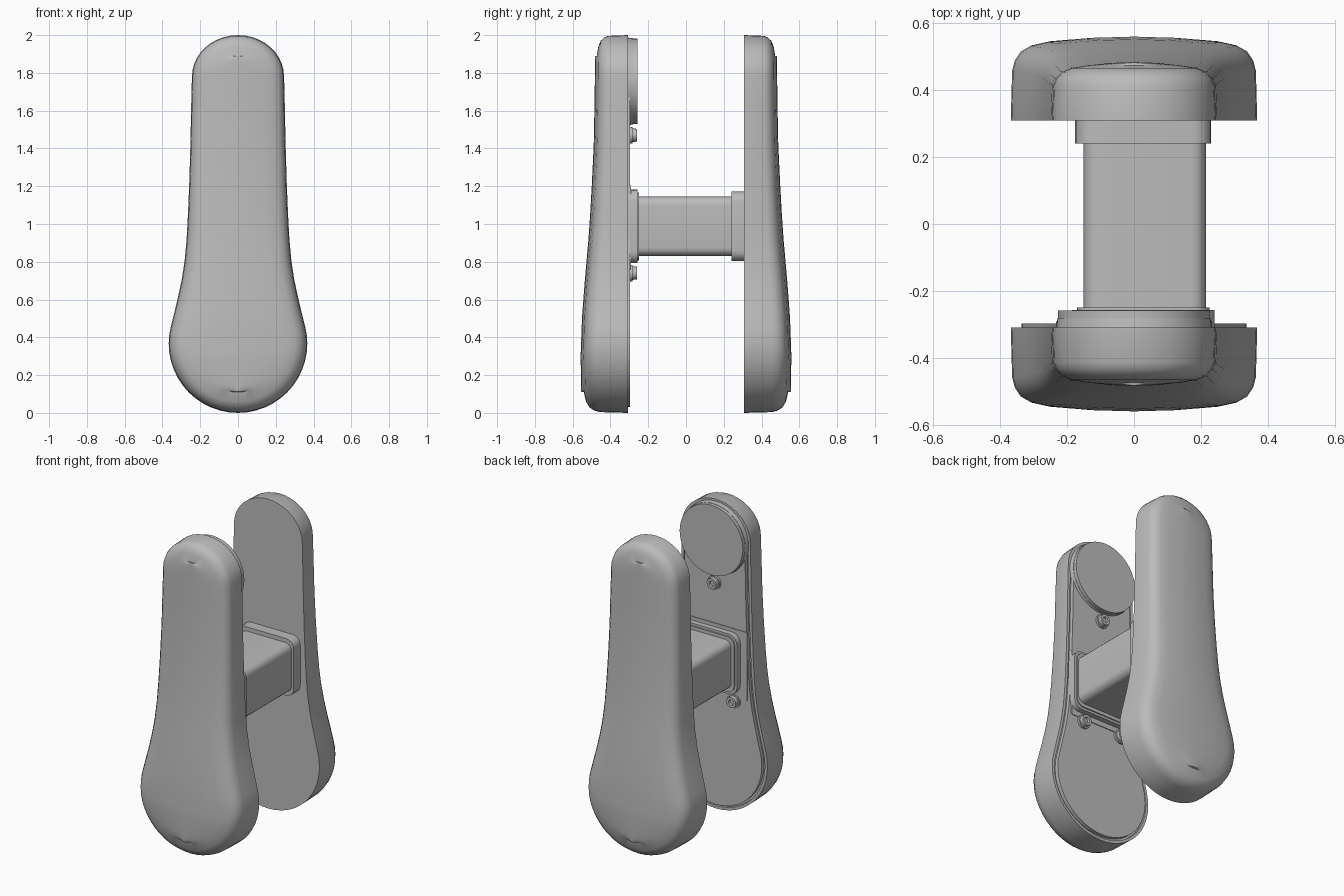
import bpy, bmesh, math
from mathutils import Vector, Matrix

cube = bpy.data.objects.get("Cube")
if cube:
    bpy.data.objects.remove(cube, do_unlink=True)

grey = bpy.data.materials.new("satin grey")
grey.use_nodes = True
COLOUR = (0.5, 0.5, 0.5, 1)
grey.diffuse_color = COLOUR
grey.node_tree.nodes["Principled BSDF"].inputs["Base Color"].default_value = COLOUR


def finish(bm, name, angle=35):
    """Turn a bmesh into a named, shaded object."""
    bmesh.ops.recalc_face_normals(bm, faces=bm.faces)
    mesh = bpy.data.meshes.new(name)
    bm.to_mesh(mesh)
    bm.free()
    mesh.materials.append(grey)
    obj = bpy.data.objects.new(name, mesh)
    bpy.context.collection.objects.link(obj)
    bpy.ops.object.select_all(action="DESELECT")
    obj.select_set(True)
    bpy.context.view_layer.objects.active = obj
    bpy.ops.object.shade_smooth_by_angle(angle=math.radians(angle))


# Right half of the handle outline, from bottom to top, as (x, z)
def arc(cz, rx, rz, start, end, steps):
    angles = [math.radians(start + (end - start) * i / steps) for i in range(steps + 1)]
    return [Vector((rx * math.cos(a), cz + rz * math.sin(a))) for a in angles]


flank = [(.335, .54), (.316, .62), (.297, .71), (.282, .81), (.272, .92),
         (.265, 1.05), (.258, 1.22), (.252, 1.42), (.248, 1.62)]
OUTLINE = (arc(.367, .367, .367, -90, 15, 14) + [Vector(p) for p in flank]
           + arc(1.78, .244, .22, 0, 90, 10))
OUTLINE[0].x = OUTLINE[-1].x = 0
N = len(OUTLINE) - 1

# Thickness of the handle along its height
THICKNESS = [(0, .245), (.3, .25), (.5, .243), (.7, .228), (.9, .21), (1.1, .196),
             (1.4, .181), (1.7, .175), (2, .173)]


def thickness(z):
    for (z0, d0), (z1, d1) in zip(THICKNESS, THICKNESS[1:]):
        if z <= z1:
            return d0 + (d1 - d0) * max(0, z - z0) / (z1 - z0)
    return THICKNESS[-1][1]


def inset_outline(d):
    """Outline moved inward by d."""
    out = []
    for i, p in enumerate(OUTLINE):
        if i == 0:
            out.append(Vector((0, p.y + d)))
        elif i == N:
            out.append(Vector((0, p.y - d)))
        else:
            t = (OUTLINE[i + 1] - OUTLINE[i - 1]).normalized()
            out.append(p + Vector((-t.y, t.x)) * d)
    return out


def handle(name, side, inner_rings):
    """Crowned pad; side is the y direction its outer face points to."""
    bm = bmesh.new()
    base = .308

    def ring(d, height):
        half = inset_outline(d)
        pts = half + [Vector((-p.x, p.y)) for p in half[-2:0:-1]]
        return [bm.verts.new((p.x, side * (base + height(p.y)), p.y)) for p in pts]

    rings = [ring(d, lambda z, h=h: h) for d, h in inner_rings]
    bm.faces.new(rings[0])
    for d, f in [(.004, .6), (.012, .72), (.03, .83), (.06, .9), (.11, .945)]:
        rings.append(ring(d, lambda z, f=f: f * thickness(z)))
    count = 2 * N
    for a, b in zip(rings, rings[1:]):
        for i in range(count):
            j = (i + 1) % count
            bm.faces.new((a[i], a[j], b[j], b[i]))

    # Crown: strips from the last ring, over a mid column, to the centre line
    last = rings[-1]
    centre = [bm.verts.new((0, side * (base + thickness(v.co.z)), v.co.z))
              for v in last[1:N]]
    centre = [last[0]] + centre + [last[N]]
    for sign in (1, -1):
        edge = [last[sign * i] for i in range(N + 1)]
        mid = [edge[0]]
        for i in range(1, N):
            x, z = edge[i].co.x / 2, edge[i].co.z
            mid.append(bm.verts.new((x, side * (base + .986 * thickness(z)), z)))
        mid.append(edge[N])
        for a, b in ((edge, mid), (mid, centre)):
            for i in range(N):
                quad = list(dict.fromkeys((a[i], a[i + 1], b[i + 1], b[i])))
                bm.faces.new(quad)
    finish(bm, name)


def rounded_block(name, x0, x1, y0, y1, z0, z1, radius):
    """Block with its four lengthwise edges rounded."""
    bm = bmesh.new()
    bmesh.ops.create_cube(bm, size=1)
    bmesh.ops.scale(bm, vec=(x1 - x0, y1 - y0, z1 - z0), verts=bm.verts)
    bmesh.ops.translate(bm, vec=((x0 + x1) / 2, (y0 + y1) / 2, (z0 + z1) / 2), verts=bm.verts)
    edges = [e for e in bm.edges if abs(e.verts[0].co.y - e.verts[1].co.y) > 1e-4]
    bmesh.ops.bevel(bm, geom=edges, offset=radius, segments=5, profile=.5, affect="EDGES")
    finish(bm, name)


def disc(name, x, z, y0, y1, r0, r1, sides, socket=0):
    """Round part along y, with an optional sunk socket in its +y end."""
    bm = bmesh.new()
    bmesh.ops.create_cone(bm, cap_ends=True, segments=sides, radius1=r0, radius2=r1,
                          depth=y1 - y0)
    bm.transform(Matrix.Translation((x, (y0 + y1) / 2, z)) @ Matrix.Rotation(-math.pi / 2, 4, "X"))
    if socket:
        bm.normal_update()
        top = [f for f in bm.faces if f.normal.y > .9]
        bmesh.ops.inset_region(bm, faces=top, thickness=socket)
        # A second, tiny inset gives the socket its wall
        bmesh.ops.inset_region(bm, faces=top, thickness=.001)
        bmesh.ops.translate(bm, vec=(0, -.015, 0), verts=top[0].verts)
    finish(bm, name)


# Two handles; the front one has a grooved rim around a raised inner plate
handle("back_handle", 1, [(0, 0)])
handle("front_handle", -1, [(.032, -.012), (.032, .012), (.02, .012), (.018, 0), (0, 0)])

# Square spindle and its flanges
rounded_block("spindle", -.15, .215, -.26, .25, .83, 1.145, .045)
rounded_block("back_flange", -.175, .23, .24, .312, .803, 1.172, .055)
rounded_block("front_flange", -.185, .24, -.31, -.256, .793, 1.182, .06)
rounded_block("front_flange_step", -.17, .225, -.258, -.248, .808, 1.167, .05)
rounded_block("mounting_panel", -.232, .232, -.30, -.291, .76, 1.205, .01)

# Round boss at the top of the front handle
disc("boss_skirt", 0, 1.755, -.31, -.28, .232, .228, 48)
disc("boss", 0, 1.755, -.282, -.258, .226, .226, 48)

# Screws with washers
for label, x, z in (("top", 0, 1.47), ("left", .14, .74), ("right", -.14, .74)):
    disc(label + "_washer", x, z, -.31, -.282, .044, .044, 24)
    disc(label + "_screw", x, z, -.29, -.26, .036, .034, 24, socket=.016)
